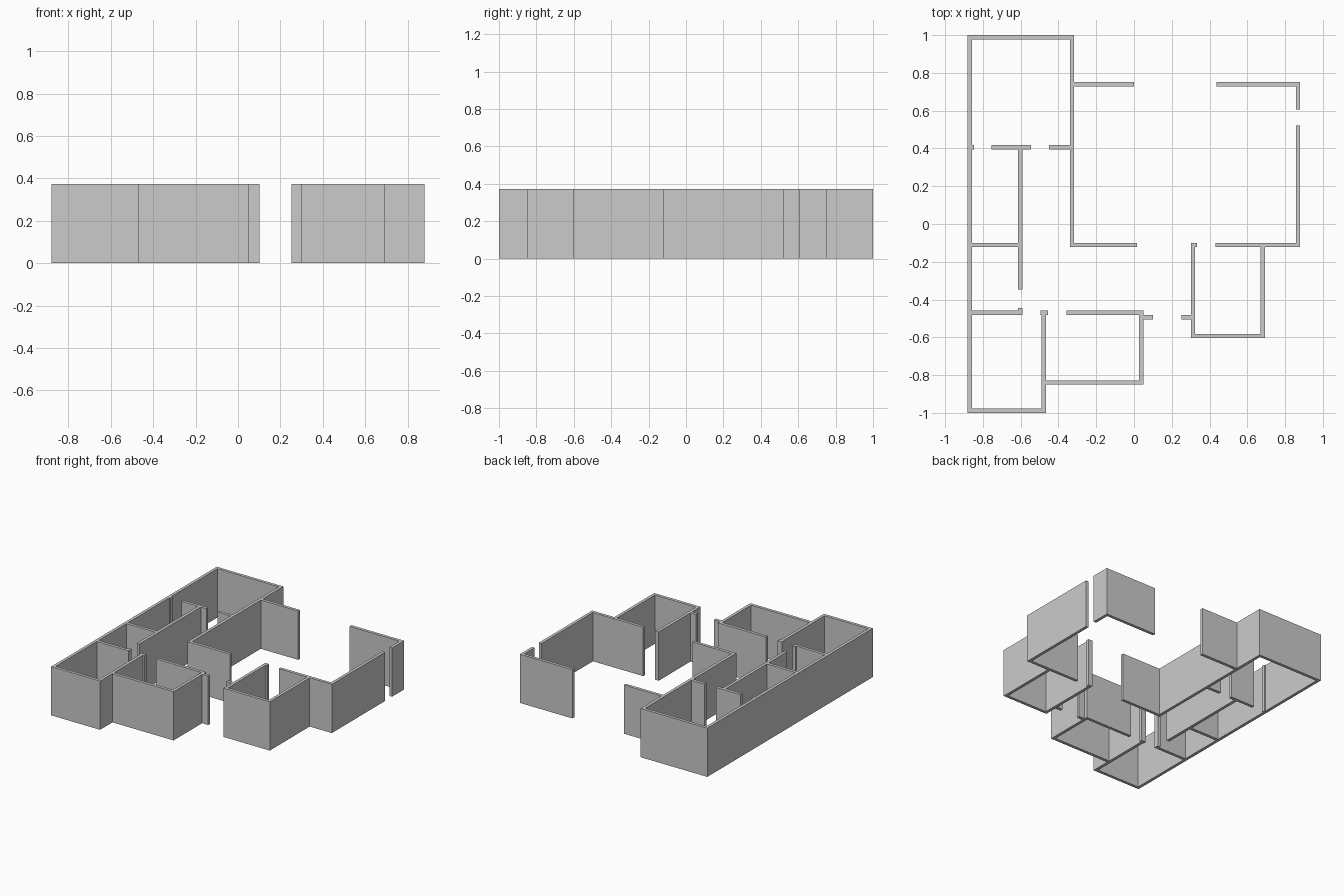
import bpy, bmesh

if "Cube" in bpy.data.objects:
    bpy.data.objects.remove(bpy.data.objects["Cube"])

HEIGHT = 0.373
T = 0.0115  # half wall thickness

# Wall centre lines
X_LEFT, X_HALL, X_BATH, X_MAIN = -0.869, -0.603, -0.478, -0.328
X_MID, X_PORCH, X_PORCH_R, X_RIGHT = 0.039, 0.312, 0.681, 0.8685
Y_BACK, Y_LIVING, Y_BED, Y_CROSS = 0.9885, 0.739, 0.407, -0.111
Y_FRONT, Y_ENTRY, Y_PORCH, Y_BATH, Y_END = -0.469, -0.494, -0.593, -0.839, -0.9885

# Walls along x: (y, start, end)
along_x = [
    (Y_BACK, X_LEFT - T, X_MAIN + T),
    (Y_LIVING, X_MAIN - T, 0.0), (Y_LIVING, 0.436, X_RIGHT + T),
    (Y_BED, X_LEFT - T, -0.848), (Y_BED, -0.754, -0.545), (Y_BED, -0.449, X_MAIN + T),
    (Y_CROSS, X_LEFT - T, X_HALL + T), (Y_CROSS, X_MAIN - T, 0.016),
    (Y_CROSS, X_PORCH - T, 0.334), (Y_CROSS, 0.432, X_RIGHT + T),
    (Y_FRONT, X_LEFT - T, X_HALL + T), (Y_FRONT, -0.494, -0.455), (Y_FRONT, -0.357, X_MID + T),
    (Y_ENTRY, X_MID - T, 0.101), (Y_ENTRY, 0.252, X_PORCH + T),
    (Y_PORCH, X_PORCH - T, X_PORCH_R + T),
    (Y_BATH, X_BATH - T, X_MID + T),
    (Y_END, X_LEFT - T, X_BATH + T),
]
# Walls along y: (x, start, end)
along_y = [
    (X_LEFT, Y_END - T, Y_BACK + T),
    (X_HALL, -0.346, Y_BED + T), (X_HALL, Y_FRONT - T, -0.444),
    (X_BATH, Y_END - T, Y_FRONT + T),
    (X_MAIN, Y_CROSS - T, Y_BACK + T),
    (X_MID, Y_BATH - T, Y_FRONT + T),
    (X_PORCH, Y_PORCH - T, Y_CROSS + T),
    (X_PORCH_R, Y_PORCH - T, Y_CROSS + T),
    (X_RIGHT, Y_CROSS - T, 0.522), (X_RIGHT, 0.606, Y_LIVING + T),
]
rects = [(a, b, y - T, y + T) for y, a, b in along_x]
rects += [(x - T, x + T, a, b) for x, a, b in along_y]

# Merge the plan into one footprint by filling covered cells of a grid
xs = sorted({round(v, 4) for r in rects for v in r[:2]})
ys = sorted({round(v, 4) for r in rects for v in r[2:]})
bm = bmesh.new()
corners = {}


def corner(i, j):
    if (i, j) not in corners:
        corners[i, j] = bm.verts.new((xs[i], ys[j], 0))
    return corners[i, j]


for i in range(len(xs) - 1):
    for j in range(len(ys) - 1):
        cx, cy = (xs[i] + xs[i + 1]) / 2, (ys[j] + ys[j + 1]) / 2
        if any(r[0] < cx < r[1] and r[2] < cy < r[3] for r in rects):
            bm.faces.new([corner(i, j), corner(i + 1, j),
                          corner(i + 1, j + 1), corner(i, j + 1)])

# Raise the footprint to full wall height
ret = bmesh.ops.extrude_face_region(bm, geom=bm.faces[:], use_keep_orig=True)
top = [g for g in ret["geom"] if isinstance(g, bmesh.types.BMVert)]
bmesh.ops.translate(bm, verts=top, vec=(0, 0, HEIGHT))
bmesh.ops.recalc_face_normals(bm, faces=bm.faces[:])
bmesh.ops.dissolve_limit(bm, angle_limit=0.01, verts=bm.verts[:], edges=bm.edges[:])

mesh = bpy.data.meshes.new("house_walls")
bm.to_mesh(mesh)
bm.free()
bpy.context.collection.objects.link(bpy.data.objects.new("house_walls", mesh))
